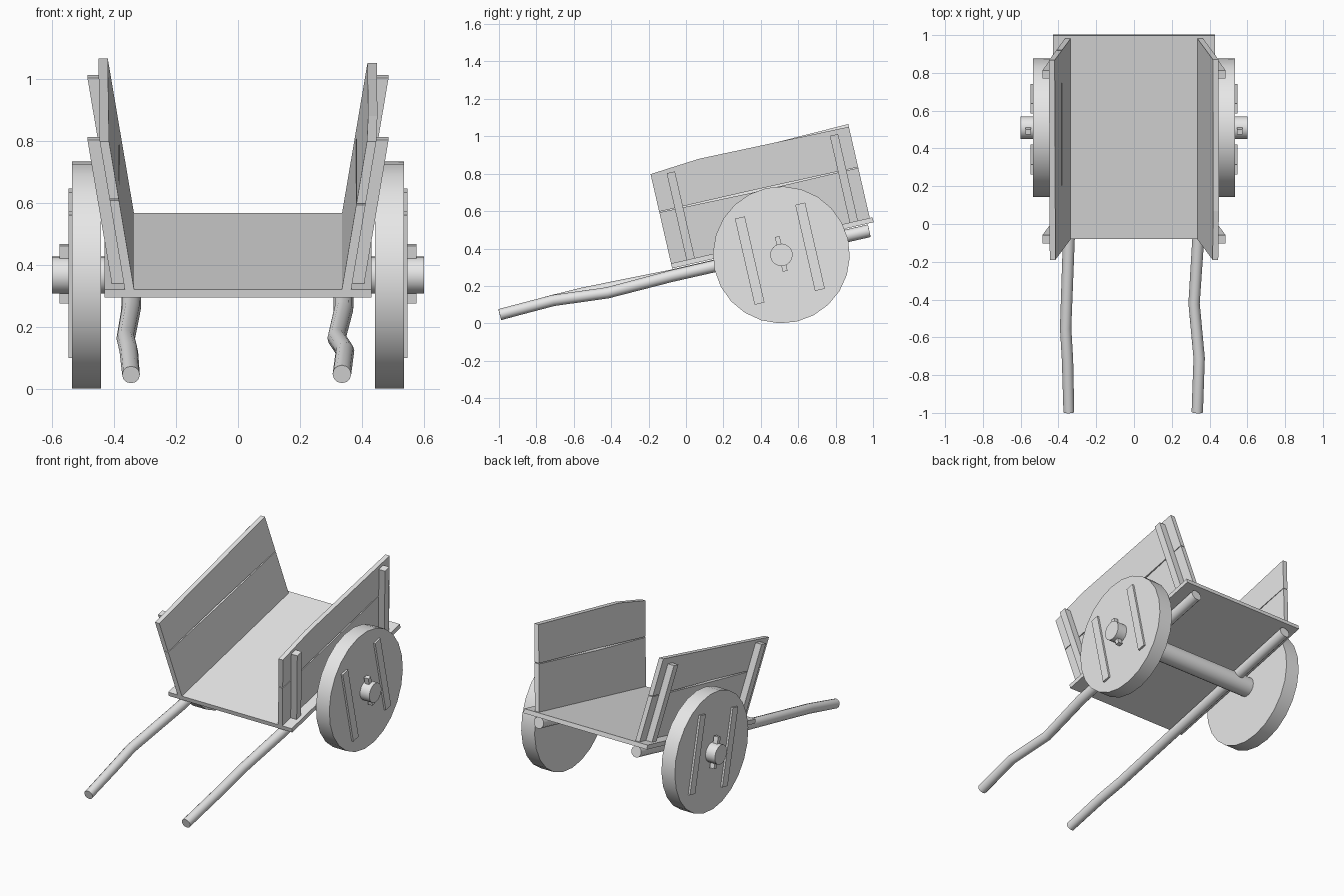
import bpy, bmesh, math
from mathutils import Matrix, Vector

cube = bpy.data.objects.get("Cube")
if cube:
    bpy.data.objects.remove(cube, do_unlink=True)

mat = bpy.data.materials.new("plain grey wood")
mat.use_nodes = True
GREY = (0.8, 0.8, 0.8, 1)
mat.diffuse_color = GREY
mat.node_tree.nodes["Principled BSDF"].inputs["Base Color"].default_value = GREY

# The body is tilted: local y runs along the bed, local z rises from it
TILT = Matrix.Rotation(math.radians(12.9), 4, 'X')
BED = Matrix.Translation((0, -0.08, 0.32)) @ TILT
HUB = Matrix.Translation((0, 0.51, 0.366)) @ TILT
LEAN = 0.165


def finish(obj, smooth=False):
    obj.data.materials.clear()
    obj.data.materials.append(mat)
    if smooth:
        bpy.ops.object.select_all(action='DESELECT')
        obj.select_set(True)
        bpy.context.view_layer.objects.active = obj
        bpy.ops.object.shade_smooth_by_angle(angle=math.radians(35))


def add_mesh(name, bm, smooth=False):
    bmesh.ops.recalc_face_normals(bm, faces=bm.faces)
    me = bpy.data.meshes.new(name)
    bm.to_mesh(me)
    bm.free()
    obj = bpy.data.objects.new(name, me)
    bpy.context.collection.objects.link(obj)
    finish(obj, smooth)


def board(name, outline, x0, x1, frame, side=1, lean=0.0):
    """Extrude a side outline from x0 to x1, leaning outward with height."""
    bm = bmesh.new()
    rings = [[bm.verts.new(frame @ Vector((side * (x + lean * v), u, v)))
              for u, v in outline] for x in (x0, x1)]
    bm.faces.new(rings[0])
    bm.faces.new(rings[1])
    n = len(outline)
    for i in range(n):
        j = (i + 1) % n
        bm.faces.new((rings[0][i], rings[0][j], rings[1][j], rings[1][i]))
    add_mesh(name, bm)


def rect(u0, u1, v0, v1):
    return [(u0, v0), (u1, v0), (u1, v1), (u0, v1)]


def disc(name, radius, x0, x1, segments):
    bm = bmesh.new()
    place = (Matrix.Translation(((x0 + x1) / 2, 0, 0))
             @ Matrix.Rotation(math.pi / 2, 4, 'Y'))
    bmesh.ops.create_cone(bm, cap_ends=True, segments=segments, radius1=radius,
                          radius2=radius, depth=x1 - x0, matrix=HUB @ place)
    add_mesh(name, bm, True)


def shaft(name, points):
    cu = bpy.data.curves.new(name, 'CURVE')
    cu.dimensions = '3D'
    cu.bevel_depth = 0.03
    cu.bevel_resolution = 4
    cu.use_fill_caps = True
    sp = cu.splines.new('POLY')
    sp.points.add(len(points) - 1)
    for p, (x, y, z, r) in zip(sp.points, points):
        p.co = (x, y, z, 1)
        p.radius = r
    obj = bpy.data.objects.new(name, cu)
    bpy.context.collection.objects.link(obj)
    bpy.ops.object.select_all(action='DESELECT')
    obj.select_set(True)
    bpy.context.view_layer.objects.active = obj
    bpy.ops.object.convert(target='MESH')
    finish(bpy.context.view_layer.objects.active, True)


# Bed and axle
board("bed", rect(0, 1.105, -0.027, 0), -0.43, 0.43, BED)
disc("axle", 0.06, -0.6, 0.6, 20)

# Top edges of the upper boards, rear to front, and the gap under them
tops = {"left": [(1.09, 0.5), (0.27, 0.512), (0, 0.49)],
        "right": [(1.09, 0.515), (0, 0.49)]}
gaps = {"left": [(1.09, 0.275), (0.5, 0.272), (0, 0.28)],
        "right": [(1.09, 0.28), (0.5, 0.285), (0, 0.295)]}

for label, s in (("left", 1), ("right", -1)):
    # Leaning side boards
    gap = gaps[label]
    board(label + "_lower_board", [(0, 0), (1.09, 0)] + gap,
          0.335, 0.365, BED, s, LEAN)
    under = [(u, v + g) for (u, v), g in zip(reversed(gap), (0.004, 0.012, 0.004))]
    board(label + "_upper_board", under + tops[label],
          0.335, 0.365, BED, s, LEAN)

    # Upright stakes outside the boards
    for end, u in (("front", 0.085), ("rear", 0.98)):
        board(f"{label}_{end}_stake", rect(u, u + 0.045, 0, 0.475),
              0.365, 0.407, BED, s, LEAN)

    # Solid wheel with two battens and a pin through the axle
    x0, x1 = sorted((s * 0.442, s * 0.535))
    disc(label + "_wheel", 0.366, x0, x1, 24)
    for end, u in (("front", -0.172), ("rear", 0.159)):
        board(f"{label}_{end}_batten",
              rect(u - 0.027, u + 0.027, -0.228, 0.244), 0.53, 0.547, HUB, s)
    board(label + "_axle_pin", rect(-0.013, 0.013, -0.09, 0.1),
          0.545, 0.575, HUB, s)

# Bent pulling shafts running under the bed
shaft("left_shaft", [(0.335, -0.995, 0.047, 1), (0.345, -0.71, 0.122, 1),
                     (0.318, -0.42, 0.163, 1), (0.34, -0.08, 0.252, 1.05),
                     (0.34, 0.98, 0.495, 1.15)])
shaft("right_shaft", [(-0.345, -0.995, 0.045, 0.95), (-0.352, -0.72, 0.12, 1),
                      (-0.362, -0.55, 0.162, 1), (-0.345, -0.08, 0.255, 1.05),
                      (-0.34, 0.98, 0.495, 1.15)])
